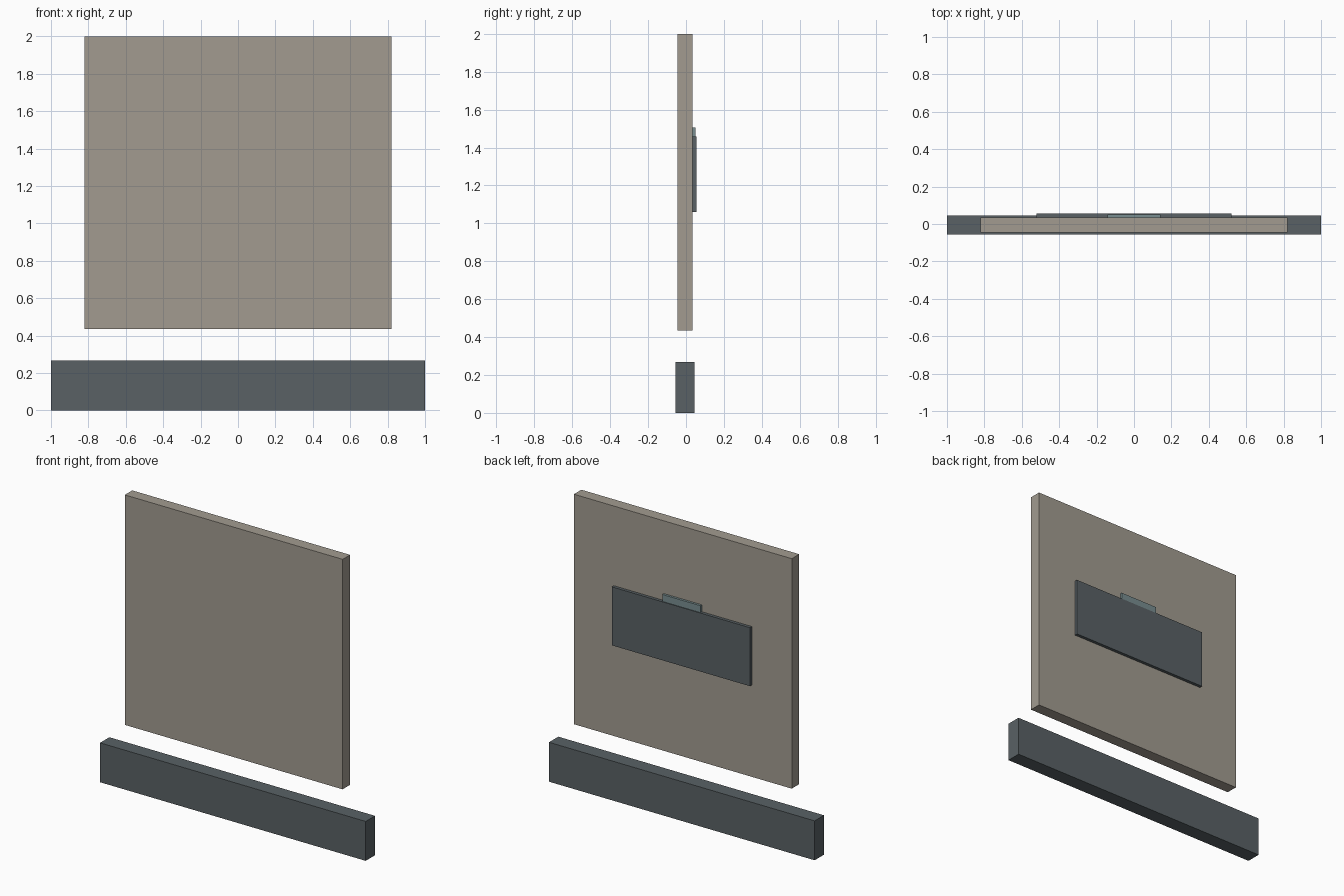
import bpy

if "Cube" in bpy.data.objects:
    bpy.data.objects.remove(bpy.data.objects["Cube"])


def material(name, color):
    mat = bpy.data.materials.new(name)
    mat.diffuse_color = (*color, 1.0)
    mat.use_nodes = True
    mat.node_tree.nodes["Principled BSDF"].inputs["Base Color"].default_value = mat.diffuse_color
    return mat


def box(name, half_width, y_range, z_range, mat):
    """Axis-aligned box centred on x = 0."""
    (y0, y1), (z0, z1) = y_range, z_range
    bpy.ops.mesh.primitive_cube_add(size=1)
    obj = bpy.context.object
    obj.name = obj.data.name = name
    obj.location = (0, (y0 + y1) / 2, (z0 + z1) / 2)
    obj.scale = (2 * half_width, y1 - y0, z1 - z0)
    bpy.ops.object.transform_apply(location=True, rotation=False, scale=True)
    obj.data.materials.append(mat)
    return obj


beige = material("beige", (0.36, 0.33, 0.28))
charcoal = material("charcoal", (0.10, 0.12, 0.13))
grey_green = material("grey_green", (0.19, 0.27, 0.28))

# Low bar along the ground
box("base_bar", 1.0, (-0.055, 0.045), (0.0, 0.268), charcoal)

# Large upright panel floating above the bar
box("main_panel", 0.82, (-0.046, 0.034), (0.435, 2.0), beige)

# Plate on the back of the panel, with a small tab rising behind it
box("back_plate", 0.52, (0.034, 0.055), (1.06, 1.458), charcoal)
box("plate_tab", 0.143, (0.034, 0.05), (1.41, 1.505), grey_green)
